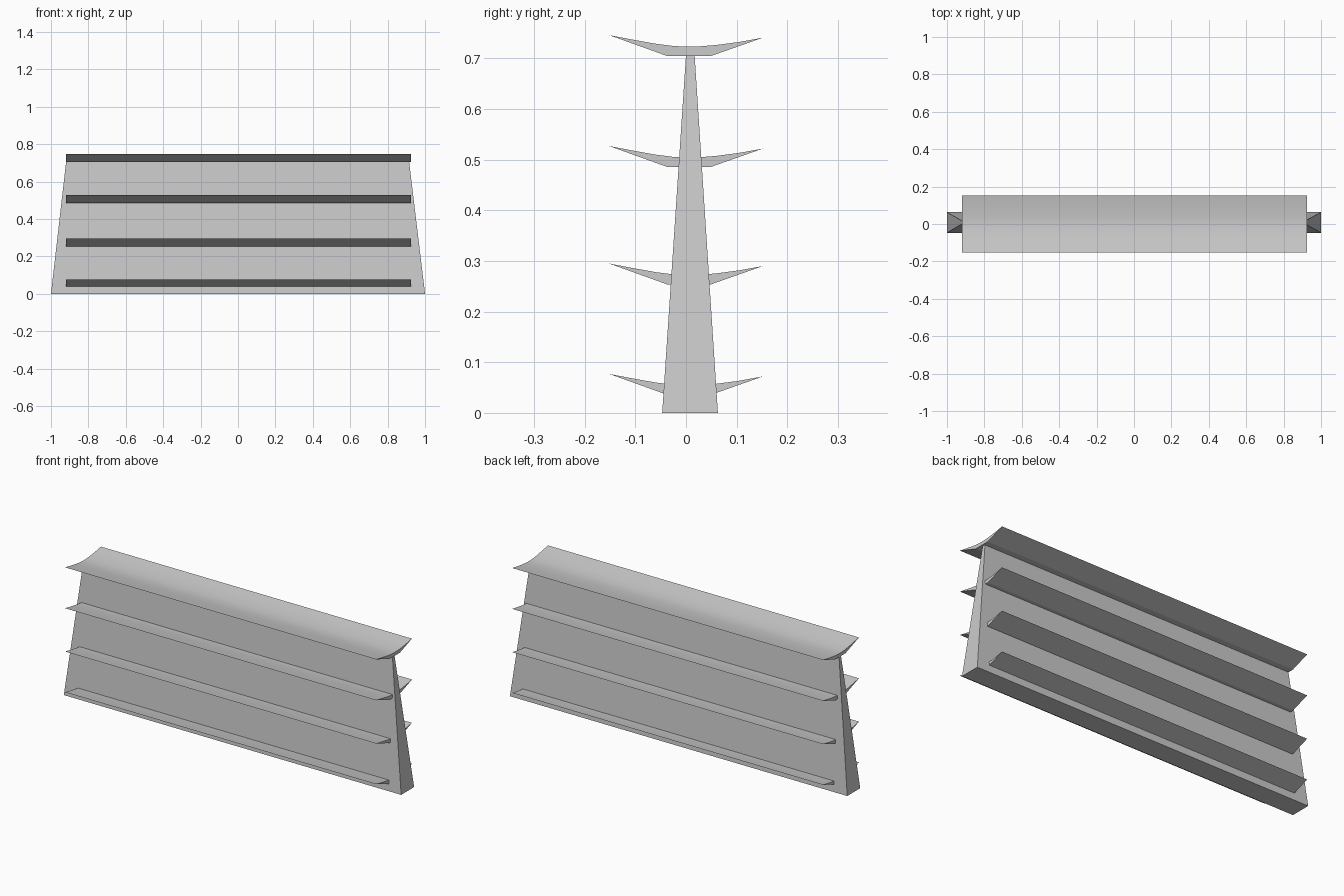
import bpy

if "Cube" in bpy.data.objects:
    bpy.data.objects.remove(bpy.data.objects["Cube"])

def make_mesh(name, verts, faces):
    mesh = bpy.data.meshes.new(name)
    mesh.from_pydata(verts, [], faces)
    mesh.update()
    obj = bpy.data.objects.new(name, mesh)
    bpy.context.collection.objects.link(obj)
    return obj

def prism(name, ring_a, ring_b):
    # Loft two matching rings and cap both ends
    n = len(ring_a)
    sides = [(i, (i + 1) % n, n + (i + 1) % n, n + i) for i in range(n)]
    caps = [tuple(reversed(range(n))), tuple(range(n, 2 * n))]
    return make_mesh(name, ring_a + ring_b, sides + caps)

# Tapered central panel
def rect(x0, x1, y0, y1, z):
    return [(x0, y0, z), (x1, y0, z), (x1, y1, z), (x0, y1, z)]

prism("centre_panel", rect(-1, 1, -0.047, 0.063, 0),
      rect(-0.919, 0.915, 0.0, 0.017, 0.706))

# Wing-shaped shelf section: flat underside, gently dished top (y, z)
SECTION = [(-0.152, 0.746), (-0.038, 0.705), (0.05, 0.705), (0.152, 0.741),
           (0.105, 0.7325), (0.06, 0.7265), (0.03, 0.724), (0.005, 0.723),
           (-0.025, 0.7245), (-0.06, 0.729), (-0.105, 0.737)]

# Four identical shelves passing through the panel
for i, drop in enumerate((0, 0.219, 0.451, 0.669)):
    rings = [[(x, y, z - drop) for y, z in SECTION] for x in (-0.919, 0.925)]
    shelf = prism(f"shelf_{i + 1}", rings[1], rings[0])
    # Outward normals whatever the section winding
    import bmesh
    bm = bmesh.new()
    bm.from_mesh(shelf.data)
    bmesh.ops.recalc_face_normals(bm, faces=bm.faces)
    bm.to_mesh(shelf.data)
    bm.free()
    bpy.ops.object.select_all(action='DESELECT')
    shelf.select_set(True)
    bpy.context.view_layer.objects.active = shelf
    bpy.ops.object.shade_smooth_by_angle(angle=0.2)
